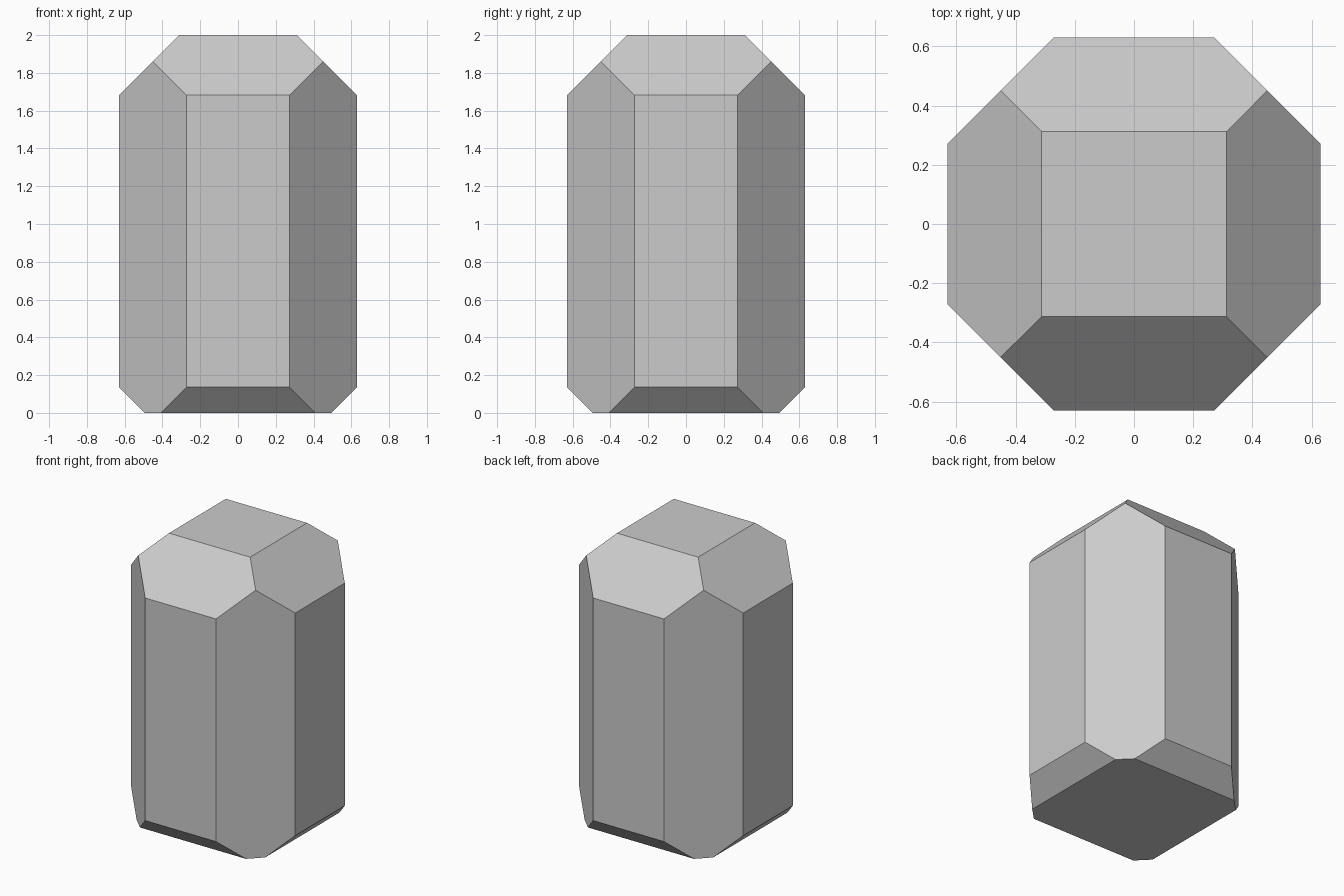
import bpy, bmesh
from mathutils import Vector

if "Cube" in bpy.data.objects:
    bpy.data.objects.remove(bpy.data.objects["Cube"])

HALF, HEIGHT = 0.63, 2.0          # half width and height of the block
SIDES = [(1, 0), (-1, 0), (0, 1), (0, -1)]
CORNERS = [(1, 1), (1, -1), (-1, 1), (-1, -1)]


def slice_off(bm, point, normal):
    """Cut away everything beyond a plane and close the opening."""
    cut = bmesh.ops.bisect_plane(
        bm, geom=bm.verts[:] + bm.edges[:] + bm.faces[:], dist=1e-6,
        plane_co=point, plane_no=Vector(normal).normalized(), clear_outer=True)
    edges = [e for e in cut["geom_cut"] if isinstance(e, bmesh.types.BMEdge)]
    bmesh.ops.contextual_create(bm, geom=edges)


# Square block standing on the ground
bm = bmesh.new()
bmesh.ops.create_cube(bm, size=1)
bmesh.ops.scale(bm, vec=(2 * HALF, 2 * HALF, HEIGHT), verts=bm.verts)
bmesh.ops.translate(bm, vec=(0, 0, HEIGHT / 2), verts=bm.verts)

# Vertical corner facets
for x, y in CORNERS:
    slice_off(bm, (x * 0.451, y * 0.451, 0), (x, y, 0))

# Wide top facets and narrow bottom facets, all at 45 degrees
for x, y in SIDES:
    slice_off(bm, (x * 0.312, y * 0.312, HEIGHT), (x, y, 1))
    slice_off(bm, (x * 0.494, y * 0.494, 0), (x, y, -1))

bmesh.ops.recalc_face_normals(bm, faces=bm.faces)
mesh = bpy.data.meshes.new("faceted_crystal")
bm.to_mesh(mesh)
bm.free()
crystal = bpy.data.objects.new("faceted_crystal", mesh)
bpy.context.collection.objects.link(crystal)
